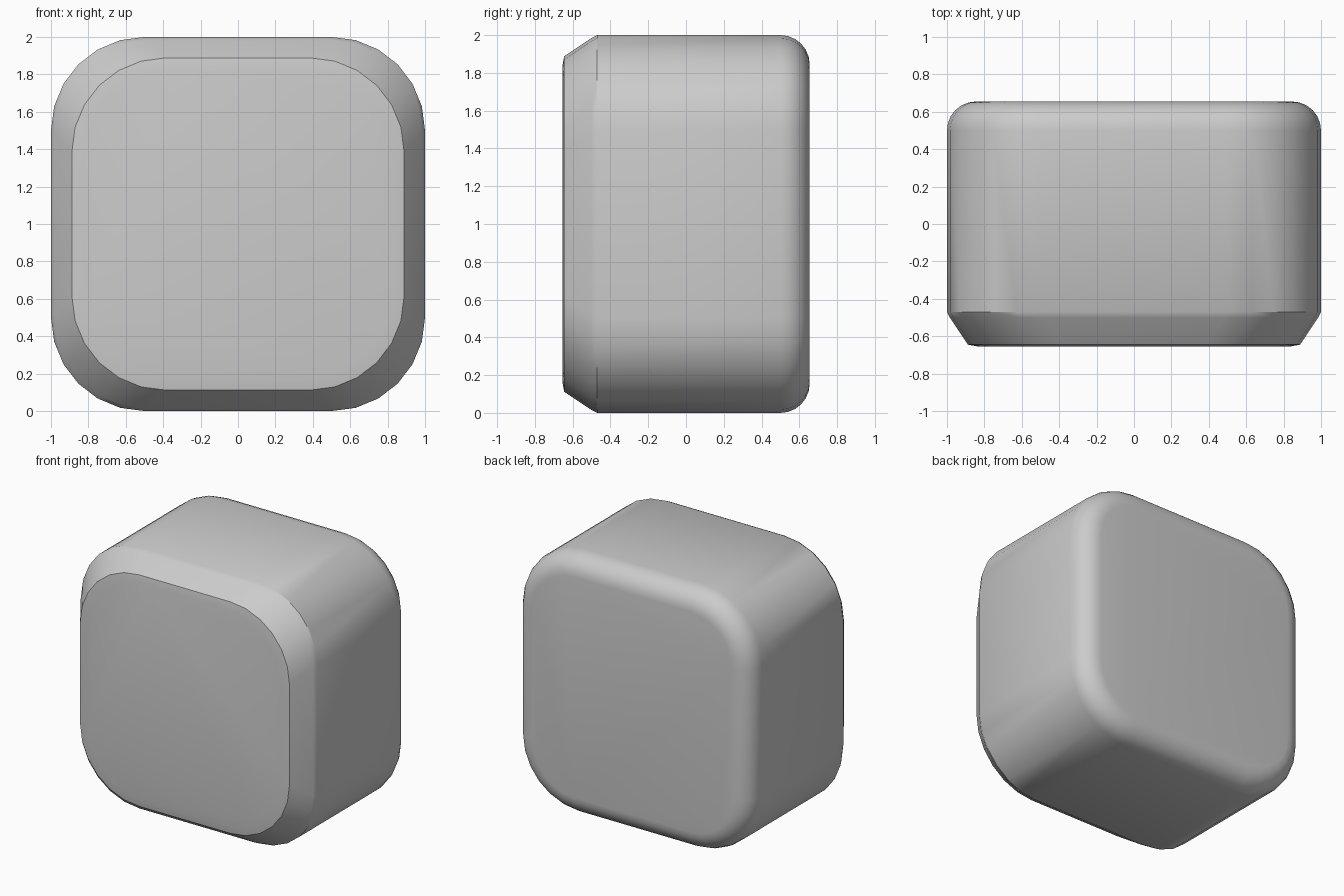
import bpy, bmesh
from math import sin, cos, pi

if "Cube" in bpy.data.objects:
    bpy.data.objects.remove(bpy.data.objects["Cube"])

SEG = 6  # segments per rounded corner


def ring(bm, y, half, radius):
    """Rounded square loop in the xz plane, centred on z = 1."""
    c = half - radius
    verts = []
    for q, (sx, sz) in enumerate(((1, 1), (-1, 1), (-1, -1), (1, -1))):
        for i in range(SEG + 1):
            a = (q + i / SEG) * pi / 2
            verts.append(bm.verts.new((sx * c + radius * cos(a), y,
                                       1 + sz * c + radius * sin(a))))
    return verts


# Rings front to back: y, half width, corner radius
rings = [
    (-0.655, 0.835, 0.52),   # front panel
    (-0.645, 0.888, 0.50),   # panel rim
    (-0.50, 0.985, 0.50),    # chamfer
    (-0.47, 1.00, 0.50),
]
# Rounded back edge
r = 0.155
for i in range(7):
    a = i / 6 * pi / 2
    inset = r * (1 - cos(a))
    rings.append((0.50 + r * sin(a), 1.0 - inset, 0.50 - inset))

bm = bmesh.new()
loops = [ring(bm, *p) for p in rings]
for a, b in zip(loops, loops[1:]):
    n = len(a)
    for i in range(n):
        j = (i + 1) % n
        bm.faces.new((a[i], a[j], b[j], b[i]))
bm.faces.new(loops[0])
bm.faces.new(loops[-1])
bmesh.ops.recalc_face_normals(bm, faces=bm.faces[:])

mesh = bpy.data.meshes.new("rounded_block")
bm.to_mesh(mesh)
bm.free()
block = bpy.data.objects.new("rounded_block", mesh)
bpy.context.collection.objects.link(block)
bpy.context.view_layer.objects.active = block
block.select_set(True)
bpy.ops.object.shade_smooth_by_angle(angle=pi / 6)
